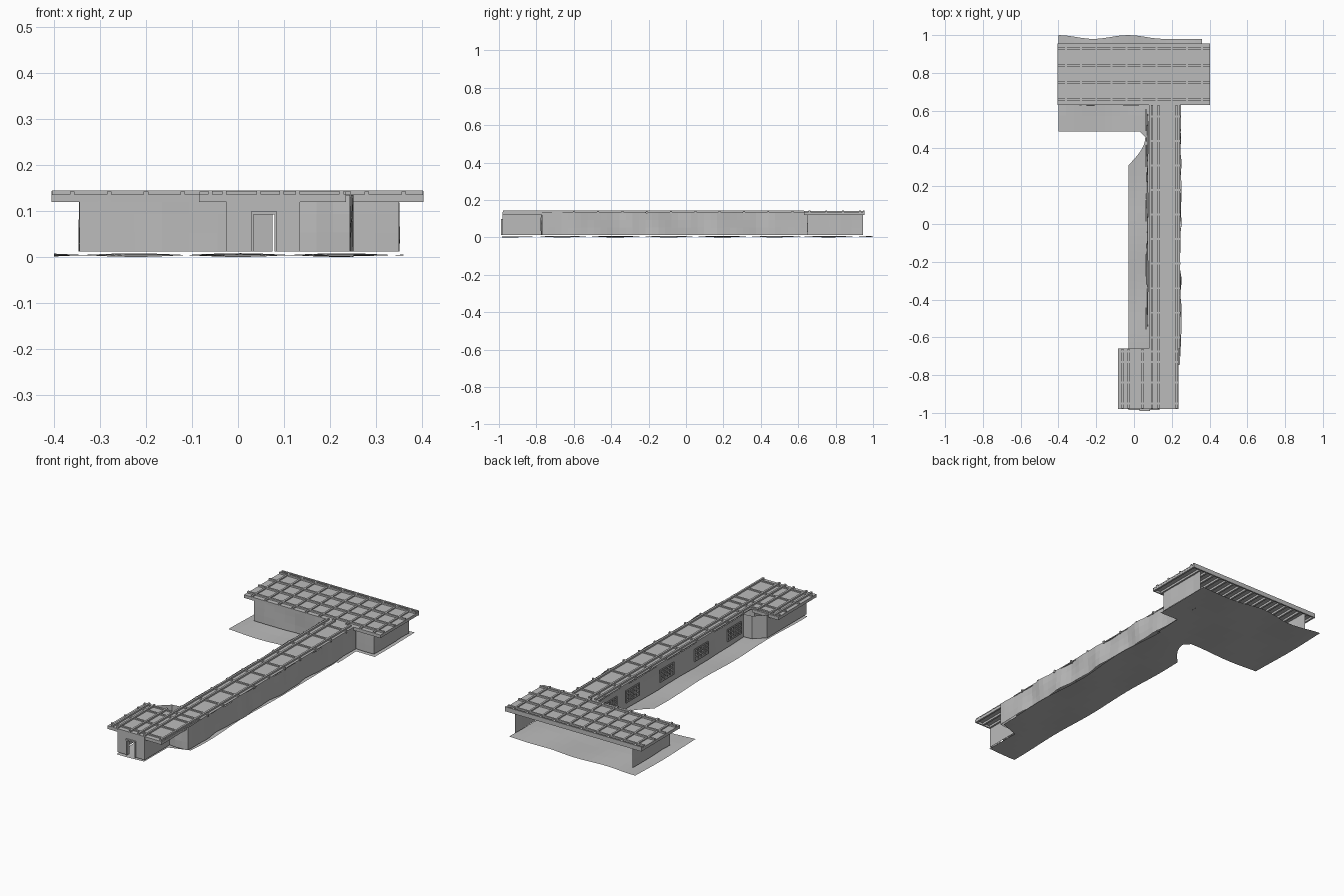
import bpy, bmesh, math

if "Cube" in bpy.data.objects:
    bpy.data.objects.remove(bpy.data.objects["Cube"])

grey = bpy.data.materials.new("stone_grey")
grey.diffuse_color = (0.5, 0.5, 0.5, 1)
grey.use_nodes = True
grey.node_tree.nodes["Principled BSDF"].inputs["Base Color"].default_value = grey.diffuse_color


def finish(name, bm, recalc=True):
    if recalc:
        bmesh.ops.recalc_face_normals(bm, faces=bm.faces)
    me = bpy.data.meshes.new(name)
    bm.to_mesh(me)
    bm.free()
    me.materials.append(grey)
    ob = bpy.data.objects.new(name, me)
    bpy.context.collection.objects.link(ob)
    return ob


def boxes(name, items):
    """One object out of (x0, x1, y0, y1, z0, z1) boxes."""
    bm = bmesh.new()
    for x0, x1, y0, y1, z0, z1 in items:
        vs = bmesh.ops.create_cube(bm, size=1)["verts"]
        for v in vs:
            v.co.x = x1 if v.co.x > 0 else x0
            v.co.y = y1 if v.co.y > 0 else y0
            v.co.z = z1 if v.co.z > 0 else z0
    return finish(name, bm)


def sheet(bm, rows):
    """Skin a grid of points."""
    grid = [[bm.verts.new(p) for p in r] for r in rows]
    for a, b in zip(grid, grid[1:]):
        for i in range(len(a) - 1):
            bm.faces.new((a[i], a[i + 1], b[i + 1], b[i]))


def wall(name, path, z0=0.012, z1=0.134, wobble=0.0, step=0.06, flare=0.0):
    """Wall sheet along a path; outside lies to the right of travel."""
    bm = bmesh.new()
    for (ax, ay), (bx, by) in zip(path, path[1:]):
        length = math.hypot(bx - ax, by - ay)
        nx, ny = (by - ay) / length, -(bx - ax) / length
        n = max(1, round(length / step))
        rows = []
        for i in range(n + 1):
            t = i / n
            col = []
            for k in range(4):
                h = k / 3
                fade = min(1, 6 * t, 6 * (1 - t))
                o = wobble * fade * math.sin(17 * t * length + 2 * h) \
                    + wobble * 0.5 * fade * math.sin(41 * t * length + 1)
                o += flare * (1 - h) * fade
                col.append((ax + (bx - ax) * t + nx * o,
                            ay + (by - ay) * t + ny * o, z0 + (z1 - z0) * h))
            rows.append(col)
        sheet(bm, rows)
    bmesh.ops.remove_doubles(bm, verts=bm.verts, dist=0.0005)
    return finish(name, bm, False)


# ---- ground sheet: strips between a left and right outline ----
def left_edge(y):
    if y <= 0.31:
        return -0.03
    t = min(1, (y - 0.31) / 0.15)
    return -0.03 + 0.09 * math.sin(t * math.pi / 2) - 0.03 * max(0, (y - 0.46) / 0.03)


def ground_z(x, y):
    return 0.008 + 0.004 * math.cos(11 * y + 1) * math.cos(14 * x)


bm = bmesh.new()
ys = [-0.985 + i * 0.04 for i in range(33)] + [0.31 + i * 0.015 for i in range(13)]
rows = []
for y in ys:
    l = left_edge(y)
    r = 0.135 if y < -0.78 else 0.245 + 0.006 * math.sin(9 * y)
    rows.append([(l + (r - l) * i / 6, y, ground_z(l + (r - l) * i / 6, y)) for i in range(7)])
sheet(bm, rows)


def head_strip(x0, x1, y0, back):
    cols = max(2, round((x1 - x0) / 0.04))
    xs = [x0 + (x1 - x0) * i / cols for i in range(cols + 1)]
    sheet(bm, [[(x, y0 + (back(x) - y0) * j / 6,
                 ground_z(x, y0 + (back(x) - y0) * j / 6)) for x in xs] for j in range(7)])


def back_edge(x):
    return 0.99 + 0.01 * math.cos((x + 0.03) * 2 * math.pi / 0.37) if x < 0.13 else 0.98


head_strip(-0.4, 0.25, 0.49, back_edge)
head_strip(0.25, 0.36, 0.64, back_edge)
finish("ground_sheet", bm, False)

# ---- walls ----
wall("hall_left_wall", [(-0.345, 0.945), (-0.345, 0.63), (0.075, 0.63)], wobble=0.002)
wall("hall_right_wall", [(0.245, 0.65), (0.35, 0.65), (0.35, 0.945)], wobble=0.002)
wall("corridor_right_wall", [(0.135, -0.77), (0.243, -0.77), (0.243, 0.65)],
     wobble=0.006, step=0.035)
wall("corridor_left_wall", [(0.075, 0.63), (0.075, -0.595)], wobble=0.002, flare=0.008)
wall("porch_left_wall", [(0.075, -0.595), (0.03, -0.6), (-0.025, -0.65), (-0.025, -0.982)])
wall("porch_right_wall", [(0.135, -0.982), (0.135, -0.77)])
wall("porch_front_left", [(-0.025, -0.982), (0.03, -0.982)])
wall("porch_front_right", [(0.085, -0.982), (0.135, -0.982)])
wall("porch_lintel", [(0.03, -0.982), (0.085, -0.982)], z0=0.095)

# Doorway frame
boxes("door_frame", [(0.028, 0.034, -0.988, -0.965, 0.012, 0.097),
                     (0.079, 0.085, -0.988, -0.965, 0.012, 0.097),
                     (0.028, 0.085, -0.99, -0.965, 0.092, 0.099)])

# Lattice windows along the left side of the corridor
bars = []
for yc in (0.55, 0.36, 0.07, -0.22, -0.5):
    w, z0, z1 = 0.055, 0.05, 0.11
    for i in range(5):
        y = yc - w + 2 * w * i / 4
        bars.append((0.060, 0.066, y - 0.003, y + 0.003, z0, z1))
    for i in range(4):
        z = z0 + (z1 - z0) * i / 3
        bars.append((0.060, 0.066, yc - w - 0.003, yc + w + 0.003, z - 0.0025, z + 0.0025))
boxes("window_lattices", bars)

# ---- roof panels ----
boxes("roof_panels", [(-0.405, 0.403, 0.63, 0.955, 0.131, 0.136),
                      (0.08, 0.243, -0.66, 0.63, 0.131, 0.136),
                      (-0.085, 0.235, -0.98, -0.66, 0.131, 0.136)])

# Eave boards around the hall and porch roofs
boxes("eave_boards", [(-0.405, 0.403, 0.947, 0.955, 0.119, 0.143),
                      (-0.405, 0.08, 0.63, 0.636, 0.119, 0.132),
                      (0.243, 0.403, 0.63, 0.636, 0.119, 0.132),
                      (-0.085, 0.235, -0.98, -0.974, 0.119, 0.132),
                      (-0.085, 0.07, -0.666, -0.66, 0.119, 0.132)])

# Rafters under the roofs
raft = []
for i in range(19):
    x = -0.4 + i * 0.0443
    raft.append((x - 0.005, x + 0.005, 0.636, 0.947, 0.12, 0.131))
for i in range(8):
    x = -0.08 + i * 0.0443
    raft.append((x - 0.005, x + 0.005, -0.974, -0.666, 0.12, 0.131))
boxes("rafters", raft)

# Beam grid on top of the roofs
W = 0.005
beams = []
for i in range(10):
    x = -0.36 + i * 0.08
    beams.append((x - W, x + W, 0.632, 0.953, 0.136, 0.142))
for y in (0.66, 0.75, 0.84, 0.93):
    beams.append((-0.404, 0.402, y - W, y + W, 0.136, 0.1445))
for x in (0.095, 0.13, 0.225):
    beams.append((x - W, x + W, -0.978, 0.63, 0.136, 0.1445))
for x in (-0.06, -0.03, 0.045):
    beams.append((x - W, x + W, -0.978, -0.662, 0.136, 0.1445))
for i in range(10):
    y = -0.6 + i * 0.13
    beams.append((0.08, 0.246, y - W, y + W, 0.128, 0.142))
for y in (-0.95, -0.84, -0.73, -0.675):
    beams.append((-0.084, 0.234, y - W, y + W, 0.136, 0.142))
boxes("roof_beams", beams)

# Set everything exactly on the floor plane
low = min(v.co.z for o in bpy.data.objects for v in o.data.vertices)
for o in bpy.data.objects:
    for v in o.data.vertices:
        v.co.z -= low if o.name == "ground_sheet" else 0
